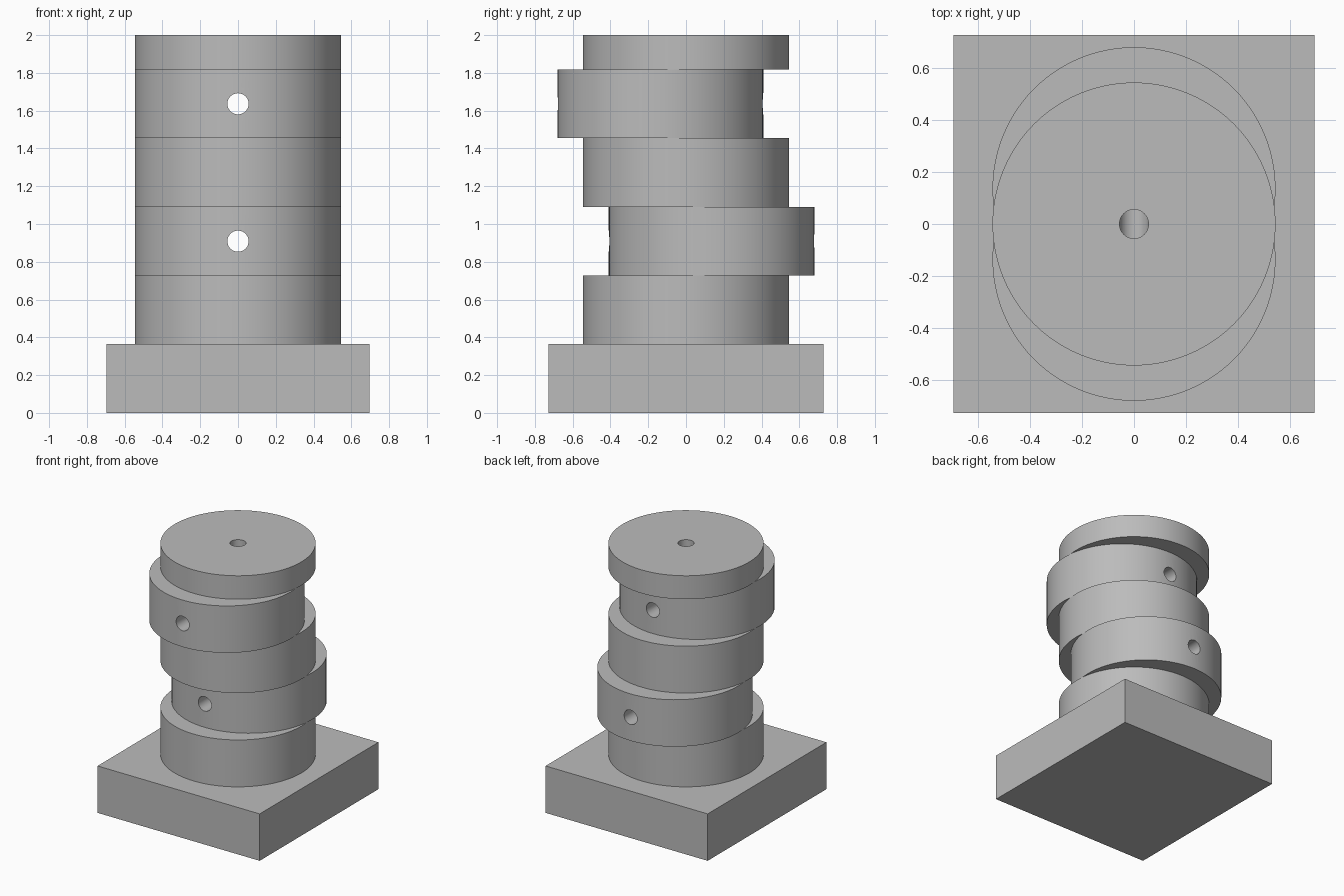
import bpy
import math

cube = bpy.data.objects.get("Cube")
if cube:
    bpy.data.objects.remove(cube, do_unlink=True)

steel = bpy.data.materials.new("plain grey steel")
steel.use_nodes = True
GREY = (0.5, 0.5, 0.5, 1)
steel.diffuse_color = GREY
steel.node_tree.nodes["Principled BSDF"].inputs["Base Color"].default_value = GREY

U = 4 / 11            # height of one full step
RADIUS = 0.545
THROW = 0.136         # offset of the crank pins
BORE = 0.056


def cylinder(name, radius, length, centre, tilt=0, sides=96):
    bpy.ops.mesh.primitive_cylinder_add(vertices=sides, radius=radius, depth=length,
                                        location=centre, rotation=(tilt, 0, 0))
    ob = bpy.context.object
    ob.name = name
    ob.data.materials.append(steel)
    return ob


def drill(ob, cutters):
    bpy.context.view_layer.objects.active = ob
    for cutter in cutters:
        mod = ob.modifiers.new("bore", 'BOOLEAN')
        mod.operation = 'DIFFERENCE'
        mod.solver = 'EXACT'
        mod.object = cutter
        bpy.ops.object.modifier_apply(modifier=mod.name)


# Square foot
bpy.ops.mesh.primitive_cube_add(size=1, location=(0, 0, U / 2))
base = bpy.context.object
base.name = "base_block"
base.scale = (1.39, 1.454, U)
bpy.ops.object.transform_apply(location=False, rotation=False, scale=True)
base.data.materials.append(steel)

# Stacked journals and offset crank pins: name, bottom, top, y offset
steps = [("lower_journal", U, 2 * U, 0),
         ("lower_crank_pin", 2 * U, 3 * U, THROW),
         ("middle_journal", 3 * U, 4 * U, 0),
         ("upper_crank_pin", 4 * U, 5 * U, -THROW),
         ("top_journal", 5 * U, 2, 0)]
parts = {name: cylinder(name, RADIUS, top - low, (0, y, (low + top) / 2))
         for name, low, top, y in steps}

# Oil passages: one down the axis, one across each pin
low_z, high_z = 2.5 * U, 4.5 * U
axial = cylinder("axial_cutter", BORE, 2.1 - low_z, (0, 0, (2.1 + low_z) / 2), sides=48)
low_cross = cylinder("lower_cross_cutter", BORE, 2, (0, 0, low_z), math.pi / 2, 48)
high_cross = cylinder("upper_cross_cutter", BORE, 2, (0, 0, high_z), math.pi / 2, 48)

drill(parts["top_journal"], [axial])
drill(parts["upper_crank_pin"], [axial, high_cross])
drill(parts["middle_journal"], [axial])
drill(parts["lower_crank_pin"], [axial, low_cross])

for cutter in (axial, low_cross, high_cross):
    bpy.data.objects.remove(cutter, do_unlink=True)

# Smooth the round walls, keep the rims sharp
bpy.ops.object.select_all(action='DESELECT')
for ob in parts.values():
    ob.select_set(True)
bpy.context.view_layer.objects.active = parts["top_journal"]
bpy.ops.object.shade_smooth_by_angle(angle=math.radians(30))
